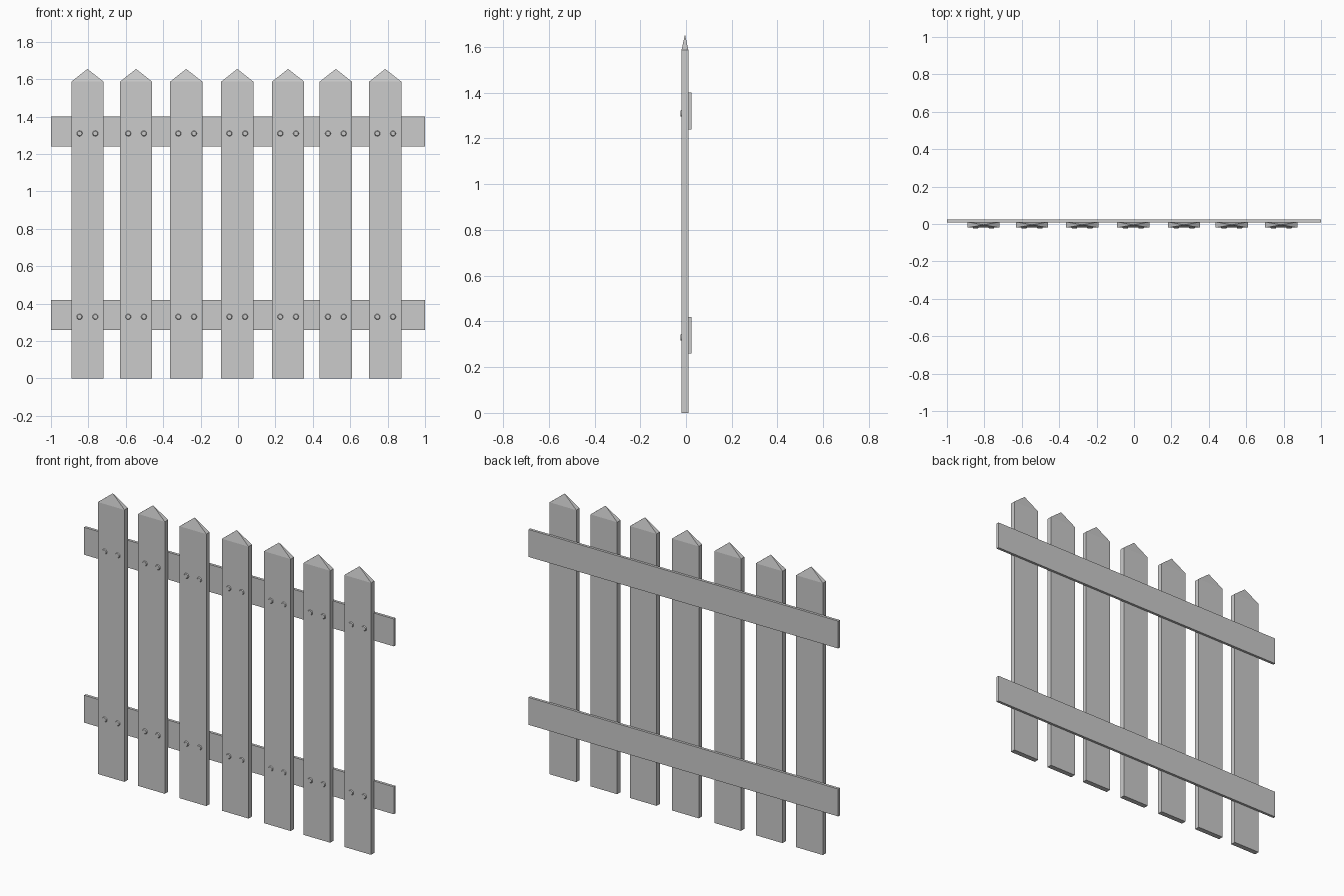
import bpy, bmesh
from math import radians
from mathutils import Matrix

if "Cube" in bpy.data.objects:
    bpy.data.objects.remove(bpy.data.objects["Cube"])

FRONT, BACK = -0.0195, 0.0105      # picket faces
HALF_W, SHOULDER, TIP = 0.086, 1.587, 1.655
PICKETS = (-0.805, -0.545, -0.277, -0.004, 0.268, 0.523, 0.787)
RAILS = (0.34, 1.32)


def finish(bm, name):
    bmesh.ops.recalc_face_normals(bm, faces=bm.faces)
    mesh = bpy.data.meshes.new(name)
    bm.to_mesh(mesh)
    bm.free()
    obj = bpy.data.objects.new(name, mesh)
    bpy.context.collection.objects.link(obj)
    return obj


def box(bm, x0, x1, y0, y1, z0, z1):
    m = Matrix.Translation(((x0 + x1) / 2, (y0 + y1) / 2, (z0 + z1) / 2))
    m = m @ Matrix.Diagonal((x1 - x0, y1 - y0, z1 - z0, 1))
    bmesh.ops.create_cube(bm, size=1, matrix=m)


# Picket: a board whose top is drawn up to a four-sided point
def picket(x, name):
    bm = bmesh.new()
    box(bm, x - HALF_W, x + HALF_W, FRONT, BACK, 0, SHOULDER)
    bm.normal_update()
    top = max(bm.faces, key=lambda f: f.calc_center_median().z)
    apex = bmesh.ops.poke(bm, faces=[top])["verts"][0]
    apex.co.z = TIP
    finish(bm, name)


# Nail heads: shallow tapered discs, two per crossing
def nails(x, name):
    bm = bmesh.new()
    for z in RAILS:
        for dx in (-0.042, 0.042):
            m = Matrix.Translation((x + dx, FRONT - 0.002, z - 0.01))
            m = m @ Matrix.Rotation(radians(90), 4, 'X')
            bmesh.ops.create_cone(bm, cap_ends=True, segments=12, radius1=0.016,
                                  radius2=0.012, depth=0.006, matrix=m)
    finish(bm, name)


for i, x in enumerate(PICKETS, 1):
    picket(x, f"picket_{i}")
    nails(x, f"nail_heads_{i}")

# Horizontal rails behind the pickets
for z, name in zip(RAILS, ("lower_rail", "upper_rail")):
    bm = bmesh.new()
    box(bm, -1, 1, 0.0085, 0.0245, z - 0.08, z + 0.08)
    finish(bm, name)
